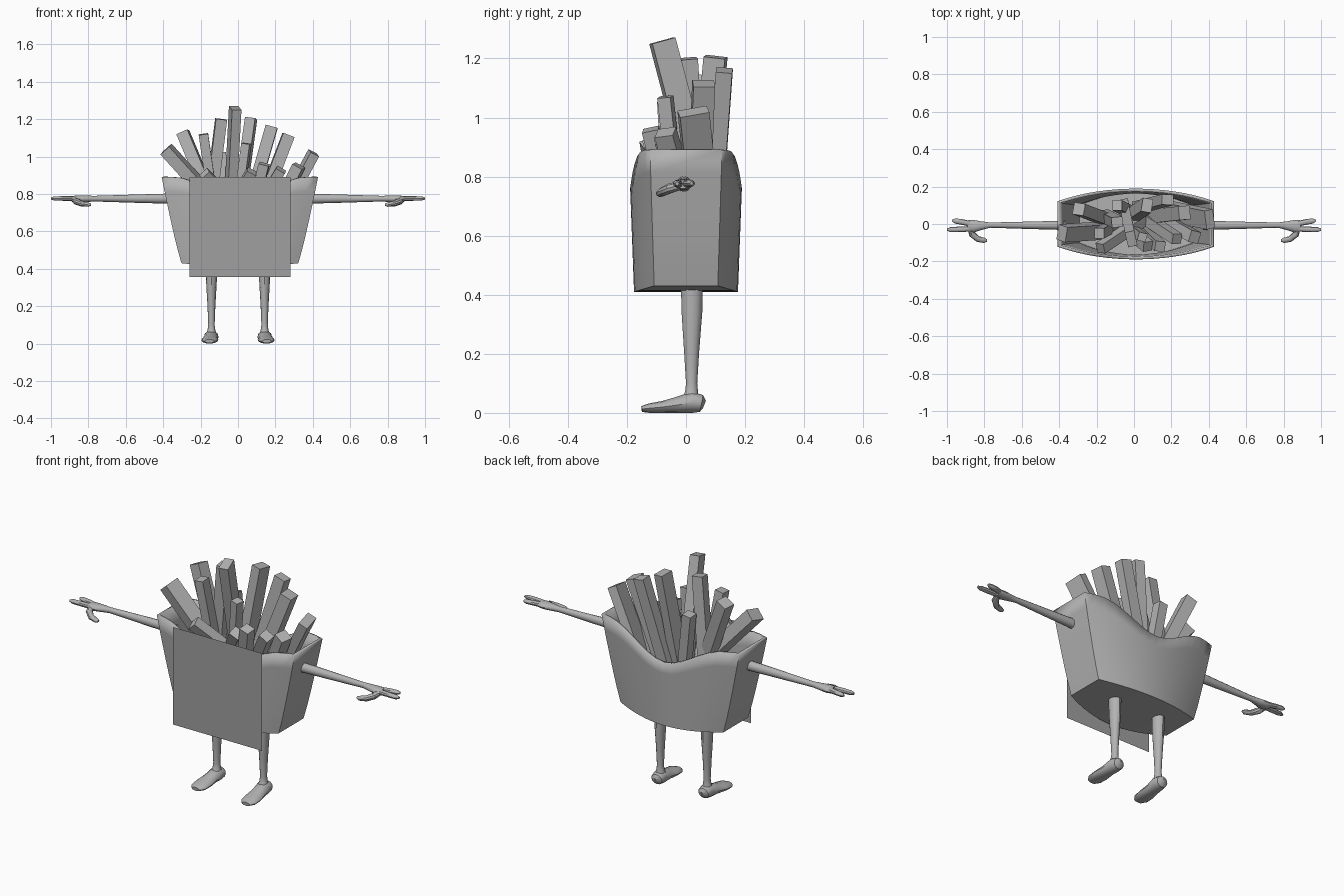
import bpy, bmesh, math
from mathutils import Vector, Matrix


def material(name, v):
    m = bpy.data.materials.new(name)
    m.diffuse_color = (v, v, v, 1)
    return m


GREY = material("light grey", 0.45)
PLATE = material("mid grey", 0.35)


def finish(bm, name, mat, smooth=True, recalc=True):
    if recalc:
        bmesh.ops.recalc_face_normals(bm, faces=bm.faces[:])
    me = bpy.data.meshes.new(name)
    bm.to_mesh(me)
    bm.free()
    me.materials.append(mat)
    ob = bpy.data.objects.new(name, me)
    bpy.context.collection.objects.link(ob)
    if smooth:
        bpy.ops.object.select_all(action='DESELECT')
        ob.select_set(True)
        bpy.context.view_layer.objects.active = ob
        bpy.ops.object.shade_smooth_by_angle(angle=math.radians(35))
    return ob


def tube(name, sections, side=1, n=12):
    """Loft elliptical rings; section = (x, y, z, half width, half height)."""
    bm = bmesh.new()
    pts = [Vector((s[0] * side, s[1], s[2])) for s in sections]
    rings = []
    for i, s in enumerate(sections):
        t = (pts[min(i + 1, len(pts) - 1)] - pts[max(i - 1, 0)]).normalized()
        ref = Vector((0, 1, 0)) if abs(t.z) > 0.8 else Vector((0, 0, 1))
        u = t.cross(ref).normalized()
        v = u.cross(t).normalized()
        ring = []
        for k in range(n):
            a = 2 * math.pi * k / n
            p = pts[i] + u * (s[3] * math.cos(a)) + v * (s[4] * math.sin(a))
            p.z = max(p.z, 0)
            ring.append(bm.verts.new(p))
        rings.append(ring)
    for a, b in zip(rings, rings[1:]):
        for k in range(n):
            bm.faces.new((a[k], a[(k + 1) % n], b[(k + 1) % n], b[k]))
    bm.faces.new(rings[0])
    bm.faces.new(rings[-1])
    return finish(bm, name, GREY)


# Carton: flat ends, bowed front and back, rim dipping in the middle
def carton():
    bm = bmesh.new()
    n, rows = 16, 6
    ts = [-1 + 2 * i / n for i in range(n + 1)]
    loop = [(t, -1) for t in ts] + [(t, 1) for t in reversed(ts)]
    rings = []
    for r in range(rows + 1):
        ring = []
        for t, sgn in loop:
            bottom = 0.41 + 0.02 * t * t
            dip = 0.065 * (1 + math.cos(math.pi * min(1, abs(t) / 0.85)))
            z = bottom + (0.89 - dip - bottom) * r / rows
            u = (z - 0.41) / 0.48
            half = 0.305 + 0.113 * u ** 0.85
            mid = 0.176 + 0.018 * u
            corner = 0.107 + 0.015 * u
            y = mid - (mid - corner) * t * t
            ring.append(bm.verts.new((0.01 + half * t, sgn * y, z)))
        rings.append(ring)
    m = len(loop)
    for a, b in zip(rings, rings[1:]):
        for k in range(m):
            j = (k + 1) % m
            bm.faces.new((a[k], a[j], b[j], b[k]))
    base = rings[0]
    for i in range(n):
        bm.faces.new((base[i], base[m - 1 - i], base[m - 2 - i], base[i + 1]))
    ob = finish(bm, "carton", GREY, recalc=False)
    mod = ob.modifiers.new("wall", 'SOLIDIFY')
    mod.thickness = 0.016
    mod.offset = -1


carton()

# Square front panel
bm = bmesh.new()
bm.faces.new([bm.verts.new(p) for p in
              ((-0.26, -0.192, 0.355), (0.28, -0.192, 0.355),
               (0.28, -0.192, 0.89), (-0.26, -0.192, 0.89))])
finish(bm, "front_panel", PLATE, smooth=False, recalc=False)


# Fries: (tip x, y, z, x and y at rim height, width, depth)
FRIES = [
    (-0.385, -0.05, 1.04, -0.24, -0.04, 0.07, 0.09),
    (-0.295, 0.08, 1.13, -0.19, 0.04, 0.07, 0.07),
    (-0.185, -0.05, 1.12, -0.15, -0.03, 0.055, 0.06),
    (-0.09, 0.01, 1.20, -0.13, 0.03, 0.065, 0.06),
    (-0.015, -0.08, 1.26, -0.035, 0.02, 0.055, 0.09),
    (0.07, 0.10, 1.205, 0.025, 0.07, 0.06, 0.08),
    (0.18, 0.13, 1.16, 0.10, 0.11, 0.07, 0.06),
    (0.27, 0.06, 1.115, 0.18, 0.05, 0.07, 0.08),
    (0.405, 0.025, 1.02, 0.33, 0.04, 0.055, 0.11),
    (0.325, -0.07, 0.95, 0.29, -0.05, 0.065, 0.07),
    (0.14, -0.12, 0.96, 0.12, -0.10, 0.06, 0.06),
    (0.23, -0.08, 0.93, 0.20, -0.06, 0.06, 0.06),
    (0.075, -0.12, 0.92, 0.05, -0.10, 0.06, 0.06),
    (0.045, -0.07, 1.07, 0.02, -0.05, 0.05, 0.05),
    (-0.18, -0.13, 0.91, -0.15, -0.11, 0.06, 0.06),
    (-0.09, 0.10, 1.02, -0.07, 0.09, 0.055, 0.06),
]


def fry(tx, ty, tz, rx, ry, w, d, twist):
    tip = Vector((tx, ty, tz))
    axis = (tip - Vector((rx, ry, 0.88))).normalized()
    length = (tz - 0.6) / axis.z
    xa = Vector((0, 1, 0)).cross(axis).normalized()
    ya = axis.cross(xa)
    frame = Matrix((xa, ya, axis)).transposed().to_4x4()
    mat = (Matrix.Translation(tip - axis * length / 2) @ frame
           @ Matrix.Rotation(twist, 4, 'Z')
           @ Matrix.Diagonal((w * 0.92, d * 0.92, length, 1)))
    bm = bmesh.new()
    bmesh.ops.create_cube(bm, size=1, matrix=mat)
    finish(bm, "fry", GREY, smooth=False)


for i, f in enumerate(FRIES):
    fry(*f, math.radians((i * 37) % 30 - 15))

# Limbs, mirrored left and right
for side, label in ((1, "right"), (-1, "left")):
    tube(label + "_leg", [
        (0.142, 0.02, 0.43, 0.031, 0.037), (0.142, 0.02, 0.34, 0.029, 0.035),
        (0.142, 0.019, 0.2, 0.021, 0.025), (0.142, 0.019, 0.1, 0.017, 0.019),
        (0.142, 0.019, 0.07, 0.021, 0.022), (0.142, 0.015, 0.035, 0.034, 0.035)],
        side)
    tube(label + "_foot", [
        (0.142, 0.062, 0.028, 0.012, 0.014), (0.142, 0.052, 0.032, 0.032, 0.029),
        (0.143, 0.02, 0.036, 0.039, 0.036), (0.147, -0.03, 0.027, 0.038, 0.027),
        (0.15, -0.08, 0.02, 0.045, 0.02), (0.152, -0.125, 0.016, 0.043, 0.016),
        (0.153, -0.15, 0.013, 0.025, 0.01)], side)
    # Arm running into the palm
    tube(label + "_arm", [
        (0.37, -0.007, 0.775, 0.025, 0.027), (0.55, -0.007, 0.775, 0.02, 0.022),
        (0.77, -0.006, 0.775, 0.014, 0.015), (0.82, -0.009, 0.774, 0.024, 0.018),
        (0.86, -0.012, 0.773, 0.034, 0.019), (0.89, -0.01, 0.774, 0.03, 0.015)],
        side)
    tube(label + "_back_finger", [
        (0.86, -0.002, 0.775, 0.014, 0.014), (0.92, 0.011, 0.777, 0.015, 0.013),
        (0.955, 0.016, 0.777, 0.014, 0.012), (0.972, 0.019, 0.777, 0.006, 0.006)],
        side, 10)
    tube(label + "_front_finger", [
        (0.86, -0.024, 0.774, 0.014, 0.014), (0.93, -0.029, 0.776, 0.015, 0.013),
        (0.98, -0.03, 0.776, 0.014, 0.012), (1.0, -0.03, 0.776, 0.006, 0.006)],
        side, 10)
    tube(label + "_thumb", [
        (0.875, -0.02, 0.77, 0.016, 0.016), (0.865, -0.055, 0.76, 0.018, 0.017),
        (0.835, -0.08, 0.748, 0.016, 0.015), (0.8, -0.088, 0.743, 0.014, 0.012),
        (0.785, -0.088, 0.743, 0.006, 0.006)], side, 10)
